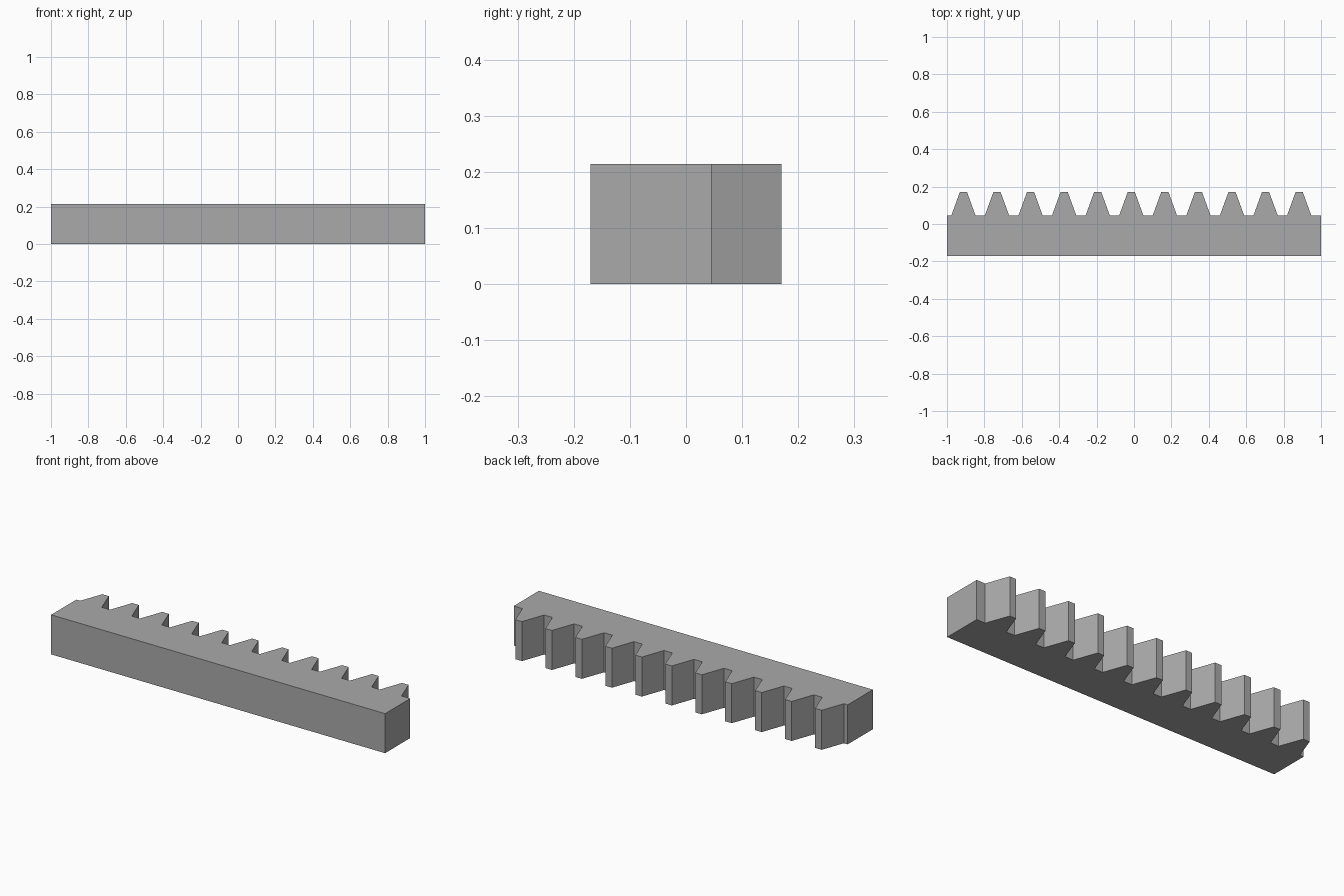
import bpy
import bmesh

cube = bpy.data.objects.get("Cube")
if cube:
    bpy.data.objects.remove(cube, do_unlink=True)

# Rack dimensions
HEIGHT = 0.214
BACK, ROOT, TIP = -0.17, 0.045, 0.17
TEETH, PITCH, FIRST = 11, 0.1795, -0.912
HALF_BASE, HALF_TIP = 0.065, 0.0195

# Plain grey metal
grey = bpy.data.materials.new("grey_metal")
grey.use_nodes = True
colour = (0.4, 0.4, 0.4, 1)
grey.diffuse_color = colour
grey.node_tree.nodes["Principled BSDF"].inputs["Base Color"].default_value = colour

# Outline of the bar, with the teeth along the back edge
outline = [(1, BACK), (1, ROOT)]
for i in reversed(range(TEETH)):
    x = FIRST + i * PITCH
    outline += [(x + HALF_BASE, ROOT), (x + HALF_TIP, TIP),
                (x - HALF_TIP, TIP), (x - HALF_BASE, ROOT)]
outline += [(-1, ROOT), (-1, BACK)]

# Extrude the outline upwards into a solid rack
bm = bmesh.new()
base = bm.faces.new([bm.verts.new((x, y, 0)) for x, y in outline])
result = bmesh.ops.extrude_face_region(bm, geom=[base], use_keep_orig=True)
top = [v for v in result["geom"] if isinstance(v, bmesh.types.BMVert)]
bmesh.ops.translate(bm, verts=top, vec=(0, 0, HEIGHT))
bmesh.ops.recalc_face_normals(bm, faces=bm.faces)

mesh = bpy.data.meshes.new("gear_rack")
bm.to_mesh(mesh)
bm.free()
mesh.materials.append(grey)
rack = bpy.data.objects.new("gear_rack", mesh)
bpy.context.collection.objects.link(rack)
